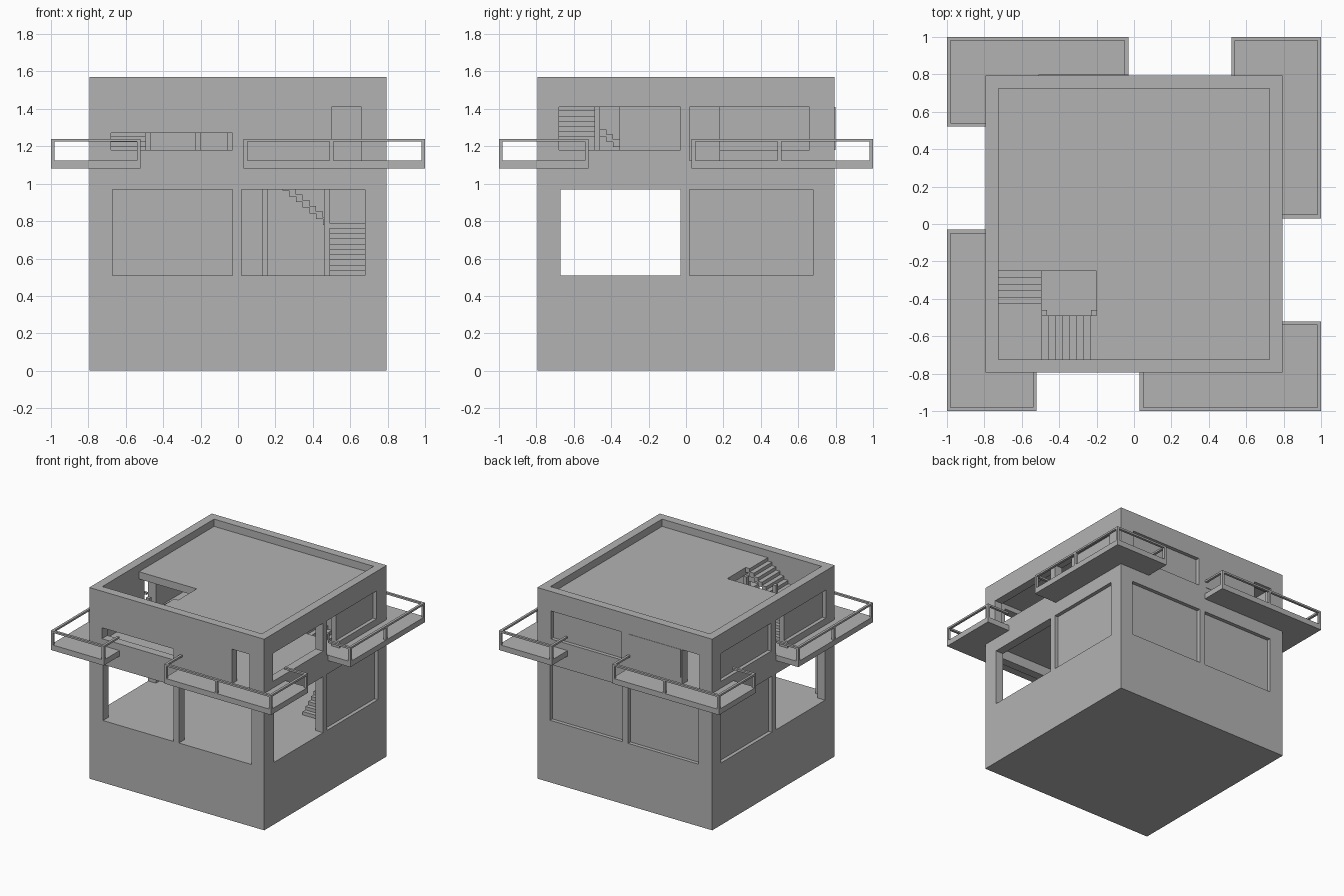
import bpy
import bmesh
from mathutils import Matrix, Vector
from math import pi

cube = bpy.data.objects.get("Cube")
if cube:
    bpy.data.objects.remove(cube, do_unlink=True)

grey = bpy.data.materials.new("concrete_grey")
grey.use_nodes = True
colour = (0.45, 0.45, 0.45, 1)
grey.diffuse_color = colour
grey.node_tree.nodes["Principled BSDF"].inputs["Base Color"].default_value = colour

# Main levels and plan sizes
OUT, IN = 0.795, 0.725
GROUND, UPPER, ROOF, TOP = 0.51, 1.125, 1.51, 1.57
CEIL_1, CEIL_2 = 1.05, 1.45
HEAD_1, SILL, HEAD_2 = 0.97, 1.18, 1.41


def add_box(bm, lo, hi, side=0):
    """Box between two corners, turned by quarter turns to face a side."""
    lo, hi = Vector(lo), Vector(hi)
    size = hi - lo
    mat = (Matrix.Rotation(side * pi / 2, 4, "Z")
           @ Matrix.Translation((lo + hi) / 2)
           @ Matrix.Diagonal((*size, 1)))
    bmesh.ops.create_cube(bm, size=1, matrix=mat)


def finish(name, bm):
    mesh = bpy.data.meshes.new(name)
    bmesh.ops.recalc_face_normals(bm, faces=bm.faces)
    bm.to_mesh(mesh)
    bm.free()
    mesh.materials.append(grey)
    obj = bpy.data.objects.new(name, mesh)
    bpy.context.collection.objects.link(obj)
    return obj


def box(name, lo, hi, side=0):
    bm = bmesh.new()
    add_box(bm, lo, hi, side)
    return finish(name, bm)


def cut(target, lo, hi, side=0):
    cutter = box("cutter", lo, hi, side)
    cutter.hide_render = True
    mod = target.modifiers.new("cut", "BOOLEAN")
    mod.operation, mod.solver, mod.object = "DIFFERENCE", "EXACT", cutter
    bpy.context.view_layer.objects.active = target
    bpy.ops.object.modifier_apply(modifier=mod.name)
    bpy.data.objects.remove(cutter, do_unlink=True)


# Building shell, hollowed into two storeys and a roof terrace
shell = box("building_shell", (-OUT, -OUT, 0), (OUT, OUT, TOP))
for z0, z1 in ((GROUND, CEIL_1), (UPPER, CEIL_2), (ROOF, TOP + 0.1)):
    cut(shell, (-IN, -IN, z0), (IN, IN, z1))

# Stairwells through the upper floor and the roof
cut(shell, (0.094, 0.25, CEIL_1 - 0.05), (IN, IN, UPPER + 0.05))
cut(shell, (-IN, -IN, CEIL_2 - 0.05), (-0.2, -0.25, ROOF + 0.03))

# Openings and recessed panels: side, start, end, bottom, top, open
openings = [
    (0, -0.67, -0.03, GROUND, HEAD_1, True),
    (0, 0.02, 0.68, GROUND, HEAD_1, True),
    (0, -0.68, -0.03, SILL, 1.27, True),
    (0, 0.50, 0.66, UPPER, HEAD_2, True),
    (1, -0.67, -0.03, GROUND, HEAD_1, True),
    (1, 0.02, 0.68, GROUND, HEAD_1, False),
    (1, -0.68, -0.03, SILL, HEAD_2, True),
    (1, 0.02, 0.18, UPPER, HEAD_2, True),
    (1, 0.18, 0.66, SILL, HEAD_2, False),
    (2, -0.68, -0.02, GROUND, HEAD_1, False),
    (2, 0.03, 0.67, GROUND, HEAD_1, False),
    (2, -0.67, -0.03, SILL, HEAD_2, False),
    (2, 0.52, 0.68, UPPER, HEAD_2, True),
    (3, -0.68, -0.02, GROUND, HEAD_1, False),
    (3, 0.03, 0.67, GROUND, HEAD_1, True),
    (3, -0.68, -0.03, SILL, HEAD_2, False),
    (3, 0.03, 0.18, UPPER, HEAD_2, True),
    (3, 0.18, 0.68, SILL, HEAD_2, False),
]
for side, u0, u1, z0, z1, is_open in openings:
    depth = -0.70 if is_open else -0.765
    cut(shell, (u0, -0.9, z0), (u1, depth, z1), side)

# Flush panel on the back wall, and an inner partition
box("back_panel", (0.03, -0.798, SILL), (0.51, -0.794, HEAD_2), 2)
box("upper_partition", (-0.06, -0.355, UPPER), (-0.03, 0.3, CEIL_2))

# Corner balconies with railings, repeated around the building
BASE, RAIL, T = 1.08, 1.24, 0.02
START, END = 0.03, -0.52
for side, corner in enumerate(("front_left", "back_left", "back_right", "front_right")):
    bm = bmesh.new()
    add_box(bm, (START, -1, BASE), (1, -OUT, UPPER), side)
    add_box(bm, (OUT, -OUT, BASE), (1, END, UPPER), side)
    finish(corner + "_balcony", bm)

    bm = bmesh.new()
    low = RAIL - 0.015
    add_box(bm, (START, -1, low), (1, -1 + T, RAIL), side)
    add_box(bm, (1 - T, -1 + T, low), (1, END, RAIL), side)
    add_box(bm, (START, -1 + T, low), (START + T, -OUT, RAIL), side)
    add_box(bm, (OUT, END - T, low), (1 - T, END, RAIL), side)
    for x, y in ((START, -1), (0.49, -1), (1 - T, -1), (1 - T, END - T)):
        add_box(bm, (x, y, UPPER), (x + T, y + T, low), side)
    finish(corner + "_railing", bm)


def flight(name, start, along, across, steps, tread, rise):
    """Thin folded flight of stairs from a stepped profile."""
    upper, lower = [(0, 0)], []
    for i in range(steps):
        for u in (i, i + 1):
            upper.append((u * tread, (i + 1) * rise))
            lower.append((u * tread, (i + 1) * rise - 0.04))
    start, along = Vector(start), Vector(along)
    bm = bmesh.new()
    verts = [bm.verts.new(start + along * u + Vector((0, 0, z)))
             for u, z in upper + lower[::-1]]
    face = bm.faces.new(verts)
    new = bmesh.ops.extrude_face_region(bm, geom=[face])["geom"]
    bmesh.ops.translate(bm, vec=across,
                        verts=[v for v in new if isinstance(v, bmesh.types.BMVert)])
    return finish(name, bm)


# Lower staircase in the back left corner
WIDTH, MID_1, MID_2 = 0.235, 0.79, 1.29
flight("lower_stair_first", (0.49, 0.14, GROUND), (0, 1, 0), (WIDTH, 0, 0), 10, 0.035, 0.028)
box("lower_landing", (0.49, 0.49, MID_1 - 0.04), (IN, IN, MID_1))
flight("lower_stair_second", (0.49, 0.49, MID_1), (-1, 0, 0), (0, WIDTH, 0),
       11, 0.036, (UPPER - MID_1) / 11)

# Upper staircase to the roof in the front right corner
flight("upper_stair_first", (-IN, -0.25, UPPER), (0, -1, 0), (WIDTH - 0.005, 0, 0),
       6, 0.035, (MID_2 - UPPER) / 6)
box("upper_landing", (-IN, -IN, MID_2 - 0.04), (-0.495, -0.46, MID_2))
flight("upper_stair_second", (-0.495, -IN, MID_2), (1, 0, 0), (0, WIDTH, 0),
       8, 0.037, (ROOF - MID_2) / 8)

# Posts beside the stairs
for x, y, z0, z1 in ((0.46, 0.46, GROUND, CEIL_1), (0.13, 0.46, GROUND, CEIL_1),
                     (-0.495, -0.49, UPPER, CEIL_2), (-0.23, -0.49, UPPER, CEIL_2)):
    box("stair_post", (x, y, z0), (x + 0.03, y + 0.03, z1))
